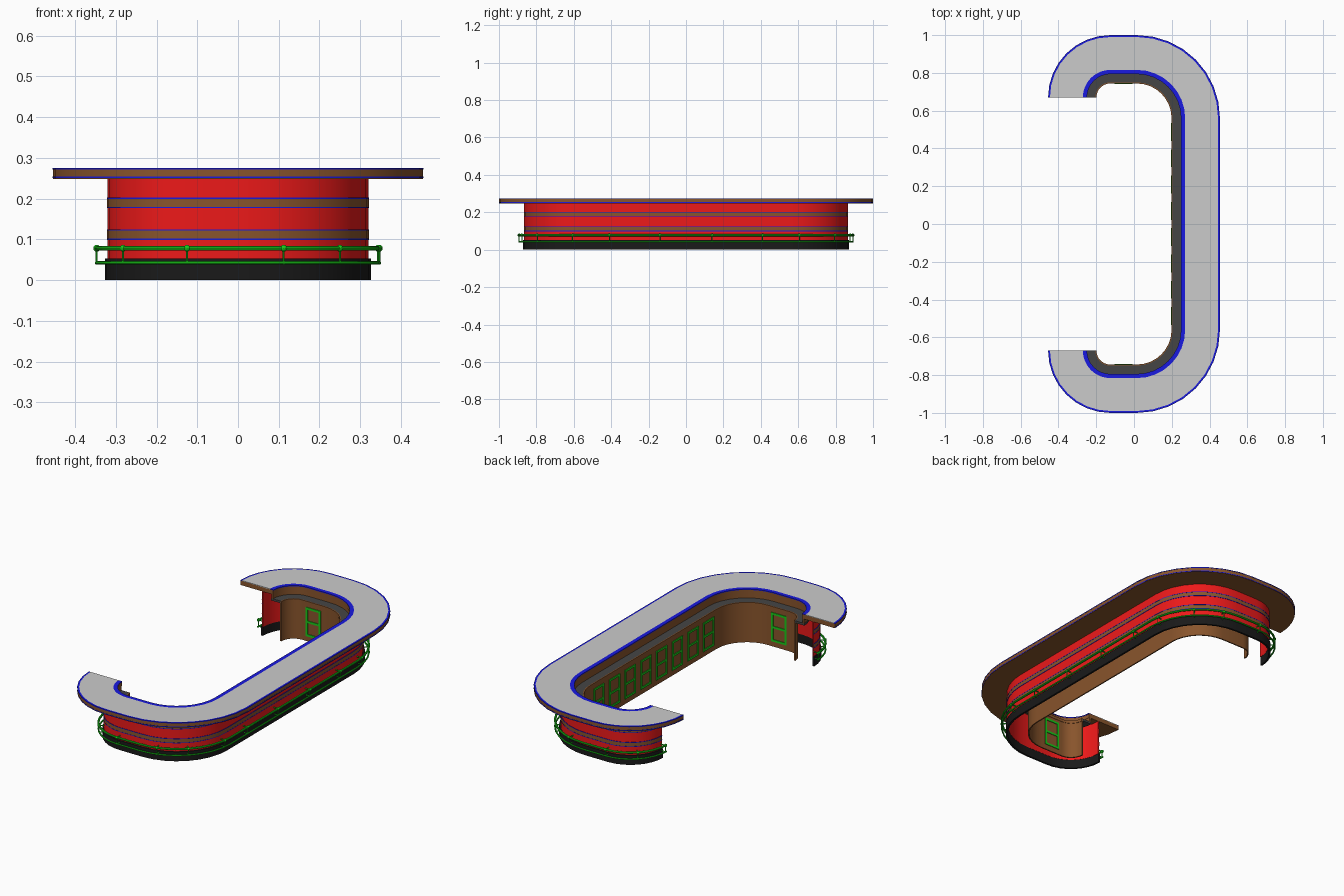
import bpy, bmesh, math
from mathutils import Vector, Matrix

if "Cube" in bpy.data.objects:
    bpy.data.objects.remove(bpy.data.objects["Cube"])

SEG = 8
C1, C2, STEP = Vector((0.015, 0.56)), Vector((-0.125, 0.67)), 0.11


def mat(name, rgb):
    m = bpy.data.materials.new(name)
    m.diffuse_color = (*rgb, 1)
    m.use_nodes = True
    m.node_tree.nodes["Principled BSDF"].inputs["Base Color"].default_value = m.diffuse_color
    return m


RED = mat("red_panel", (0.85, 0.01, 0.01))
BROWN = mat("brown_wood", (0.25, 0.09, 0.025))
BLUE = mat("blue_trim", (0.01, 0.01, 0.75))
GREEN = mat("green_metal", (0.01, 0.6, 0.01))
BLACK = mat("black_base", (0.01, 0.01, 0.01))
DARK = mat("dark_worktop", (0.06, 0.06, 0.06))


def finish(name, bm, material):
    bmesh.ops.recalc_face_normals(bm, faces=bm.faces[:])
    me = bpy.data.meshes.new(name)
    bm.to_mesh(me)
    bm.free()
    ob = bpy.data.objects.new(name, me)
    bpy.context.collection.objects.link(ob)
    if material:
        me.materials.append(material)
    bpy.ops.object.select_all(action='DESELECT')
    ob.select_set(True)
    bpy.context.view_layer.objects.active = ob
    bpy.ops.object.shade_smooth_by_angle(angle=math.radians(30))
    return ob


# C-shaped plan: (centre, direction, radius reduction), back half then mirrored
half = []
for c, a0, cut in ((C2, 180, STEP), (C1, 90, 0)):
    for i in range(SEG + 1):
        a = math.radians(a0 - 90 * i / SEG)
        half.append((c, Vector((math.cos(a), math.sin(a))), cut))
flip = lambda v: Vector((v.x, -v.y))
plan = half + [(flip(c), flip(d), k) for c, d, k in reversed(half)]


def sweep(name, profile, material):
    """Run a closed (offset, height) profile along the counter plan."""
    bm = bmesh.new()
    rings = []
    for c, d, cut in plan:
        rings.append([bm.verts.new((*(c + d * (o - cut)), z)) for o, z in profile])
    n = len(profile)
    for a, b in zip(rings, rings[1:]):
        for i in range(n):
            bm.faces.new((a[i], a[(i + 1) % n], b[(i + 1) % n], b[i]))
    bm.faces.new(rings[0])
    bm.faces.new(rings[-1])
    return finish(name, bm, material)


def band(name, o0, o1, z0, z1, material):
    return sweep(name, [(o0, z0), (o1, z0), (o1, z1), (o0, z1)], material)


# Outer front: base, panel and striped bands
band("kick_base", 0.300, 0.311, 0.0, 0.053, BLACK)
band("front_panel", 0.299, 0.305, 0.05, 0.249, RED)
for i, z in enumerate((0.100, 0.178)):
    band(f"wood_band_{i}", 0.303, 0.3062, z, z + 0.023, BROWN)
    for j, zz in enumerate((z - 0.0015, z + 0.021)):
        band(f"band_trim_{i}_{j}", 0.303, 0.307, zz, zz + 0.003, BLUE)

# Counter top with blue edging
band("counter_slab", 0.236, 0.439, 0.248, 0.272, BROWN)
band("counter_surface", 0.256, 0.430, 0.270, 0.275, None)
band("outer_edge_top", 0.430, 0.440, 0.271, 0.275, BLUE)
band("outer_edge_bottom", 0.432, 0.440, 0.250, 0.254, BLUE)
band("inner_edge_top", 0.234, 0.256, 0.270, 0.275, BLUE)

# Inner work shelf, riser and wall
band("shelf_riser", 0.238, 0.248, 0.222, 0.250, BROWN)
band("work_shelf", 0.190, 0.250, 0.212, 0.224, DARK)
band("shelf_edge", 0.184, 0.190, 0.208, 0.224, BROWN)
band("inner_wall", 0.186, 0.193, 0.0, 0.213, BROWN)

# Foot rails
RAIL = 0.332
for name, z, r in (("lower_rail", 0.042, 0.0045), ("upper_rail", 0.078, 0.006)):
    sweep(name, [(RAIL + r * math.cos(t * math.pi / 4), z + r * math.sin(t * math.pi / 4))
                 for t in range(8)], GREEN)


def rod(bm, a, b, r):
    a, b = Vector(a), Vector(b)
    rot = Vector((0, 0, 1)).rotation_difference(b - a).to_matrix().to_4x4()
    bmesh.ops.create_cone(bm, cap_ends=True, segments=8, radius1=r, radius2=r,
                          depth=(b - a).length, matrix=Matrix.Translation((a + b) / 2) @ rot)


# Rail posts, wall brackets and joints
spots = [(C2, 178, STEP), (C2, 135, STEP), (C2, 90, STEP), (C1, 73, 0), (C1, 45, 0), (C1, 8, 0),
         (Vector((C1.x, 0.41)), 0, 0), (Vector((C1.x, 0.14)), 0, 0)]
bm = bmesh.new()
for c, deg, cut in spots:
    for s in (1, -1):
        d = Vector((math.cos(math.radians(deg)), s * math.sin(math.radians(deg))))
        c2 = Vector((c.x, s * c.y))
        p, w = c2 + d * (RAIL - cut), c2 + d * (0.303 - cut)
        rod(bm, (*p, 0.038), (*p, 0.08), 0.0025)
        for z in (0.042, 0.078):
            rod(bm, (*w, z), (*p, z), 0.003)
        bmesh.ops.create_uvsphere(bm, u_segments=10, v_segments=6, radius=0.0085,
                                  matrix=Matrix.Translation((*p, 0.078)))
finish("rail_posts", bm, GREEN)


# Cupboard frames on the inner wall
def frame(name, centre, along_x):
    w, z0, z1, t, depth = 0.094, 0.035, 0.185, 0.012, 0.006
    zm = (z0 + z1) / 2
    parts = [(0, z, w, t) for z in (z0, zm, z1)]
    parts += [(s * (w - t) / 2, zm, t, z1 - z0 + t) for s in (1, -1)]
    bm = bmesh.new()
    for u, z, su, sz in parts:
        off, size = ((u, 0), (su, depth)) if along_x else ((0, u), (depth, su))
        bmesh.ops.create_cube(bm, size=1, matrix=Matrix.Translation(
            (centre[0] + off[0], centre[1] + off[1], z)) @ Matrix.Diagonal((*size, sz, 1)))
    finish(name, bm, GREEN)


for i in range(8):
    frame(f"cupboard_frame_{i}", (C1.x + 0.185, (i - 3.5) * 0.139), False)
for s, side in ((1, "back"), (-1, "front")):
    frame(f"cupboard_frame_{side}", (-0.055, s * (C1.y + 0.185)), True)
